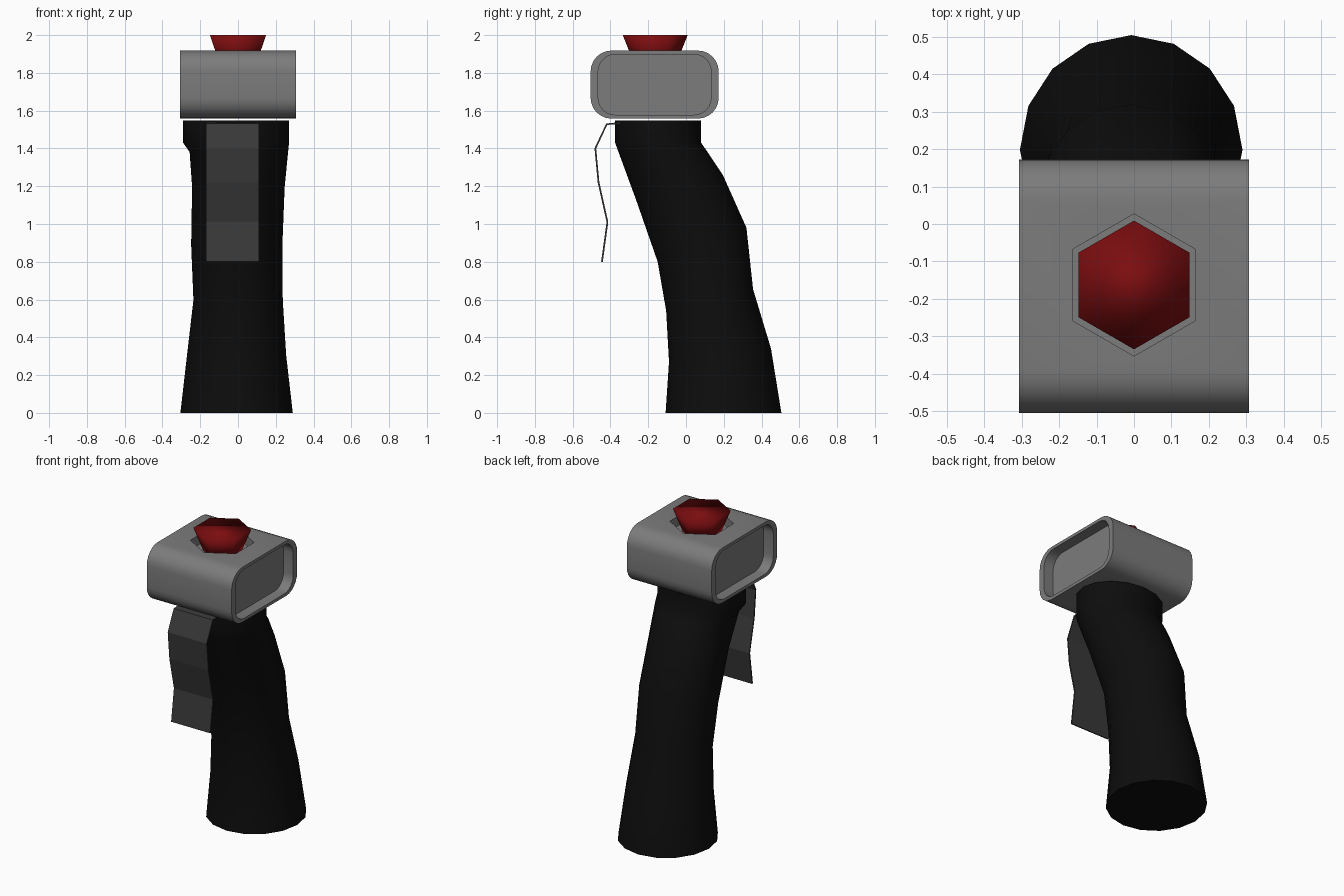
import bpy, bmesh, math

cube = bpy.data.objects.get("Cube")
if cube:
    bpy.data.objects.remove(cube, do_unlink=True)


def material(name, rgb):
    m = bpy.data.materials.new(name)
    m.use_nodes = True
    m.diffuse_color = (*rgb, 1)
    bsdf = next(n for n in m.node_tree.nodes if n.type == 'BSDF_PRINCIPLED')
    bsdf.inputs["Base Color"].default_value = (*rgb, 1)
    return m


grey = material("mid grey", (0.2, 0.2, 0.2))
black = material("grip black", (0.004, 0.004, 0.004))
dark = material("trigger dark grey", (0.04, 0.04, 0.04))
red = material("button red", (0.2, 0.004, 0.005))


def loft(name, loops, mat, smooth=None):
    """Skin a stack of equal closed loops and cap both ends."""
    bm = bmesh.new()
    rings = [[bm.verts.new(p) for p in loop] for loop in loops]
    n = len(rings[0])
    for a, b in zip(rings, rings[1:]):
        for i in range(n):
            j = (i + 1) % n
            bm.faces.new((a[i], a[j], b[j], b[i]))
    bm.faces.new(rings[0][::-1])
    bm.faces.new(rings[-1])
    bmesh.ops.recalc_face_normals(bm, faces=bm.faces)
    me = bpy.data.meshes.new(name)
    bm.to_mesh(me)
    bm.free()
    ob = bpy.data.objects.new(name, me)
    bpy.context.collection.objects.link(ob)
    me.materials.append(mat)
    if smooth:
        select(ob)
        bpy.ops.object.shade_smooth_by_angle(angle=math.radians(smooth))
    return ob


def select(ob):
    bpy.ops.object.select_all(action='DESELECT')
    ob.select_set(True)
    bpy.context.view_layer.objects.active = ob


def hexagon(r, z):
    return [(r * math.sin(k * math.pi / 3), -0.163 + r * math.cos(k * math.pi / 3), z)
            for k in range(6)]


def rounded_rect(x, hy, hz, r, steps=6):
    """Rounded rectangle in the YZ plane, around the head's centre."""
    pts = []
    for q, (sy, sz) in enumerate(((1, 1), (-1, 1), (-1, -1), (1, -1))):
        for s in range(steps + 1):
            a = math.pi / 2 * (q + s / steps)
            pts.append((x, -0.166 + sy * (hy - r) + r * math.cos(a),
                        1.738 + sz * (hz - r) + r * math.sin(a)))
    return pts


# Curved grip: front (y, z), back (y, z), x limits for each tilted ring
grip_rings = [
    (-0.108, 0.0, 0.505, 0.0, -0.305, 0.29),
    (-0.09, 0.27, 0.45, 0.34, -0.27, 0.255),
    (-0.105, 0.54, 0.355, 0.655, -0.236, 0.237),
    (-0.15, 0.8, 0.32, 0.98, -0.248, 0.235),
    (-0.265, 1.13, 0.195, 1.26, -0.243, 0.247),
    (-0.357, 1.38, 0.115, 1.38, -0.256, 0.265),
    (-0.375, 1.43, 0.08, 1.43, -0.29, 0.27),
    (-0.375, 1.548, 0.08, 1.548, -0.29, 0.27),
]
loops = []
for fy, fz, by, bz, x0, x1 in grip_rings:
    loop = []
    for k in range(16):
        a = math.tau * k / 16
        c, t = math.cos(a), (1 + math.sin(a)) / 2
        loop.append(((x0 + x1) / 2 + c * (x1 - x0) / 2,
                     fy + (by - fy) * t, fz + (bz - fz) * t))
    loops.append(loop)
loft("grip", loops, black, 40)

# Head: rounded block with a recess in each end
X, HY, HZ = 0.307, 0.339, 0.18
outer, inner = (HY, HZ, 0.11), (HY - 0.04, HZ - 0.02, 0.09)
head = loft("head", [rounded_rect(x, *s) for x, s in (
    (-X + 0.07, inner), (-X, inner), (-X, outer),
    (X, outer), (X, inner), (X - 0.07, inner))], grey)

# Six-sided well for the button
cutter = loft("well_cutter", [hexagon(0.19, 1.855), hexagon(0.19, 2.1)], grey)
cutter.hide_render = True
mod = head.modifiers.new("well", 'BOOLEAN')
mod.operation = 'DIFFERENCE'
mod.solver = 'EXACT'
mod.object = cutter
select(head)
bpy.ops.object.modifier_apply(modifier=mod.name)
bpy.data.objects.remove(cutter, do_unlink=True)
select(head)
bpy.ops.object.shade_smooth_by_angle(angle=math.radians(30))

# Flared button, soft shaded over its rim
loft("button", [hexagon(0.112, 1.85), hexagon(0.172, 2.0)], red, 180)

# Bent trigger plate
path = [(-0.33, 1.537), (-0.42, 1.528), (-0.48, 1.4), (-0.463, 1.22), (-0.416, 1.01), (-0.445, 0.8)]
bm = bmesh.new()
rows = [[bm.verts.new((x, y, z)) for x in (-0.17, 0.112)] for y, z in path]
for a, b in zip(rows, rows[1:]):
    bm.faces.new((a[0], b[0], b[1], a[1]))
mesh = bpy.data.meshes.new("trigger")
bm.to_mesh(mesh)
bm.free()
mesh.materials.append(dark)
trigger = bpy.data.objects.new("trigger", mesh)
bpy.context.collection.objects.link(trigger)
solid = trigger.modifiers.new("thickness", 'SOLIDIFY')
solid.thickness = 0.009
solid.offset = 0
